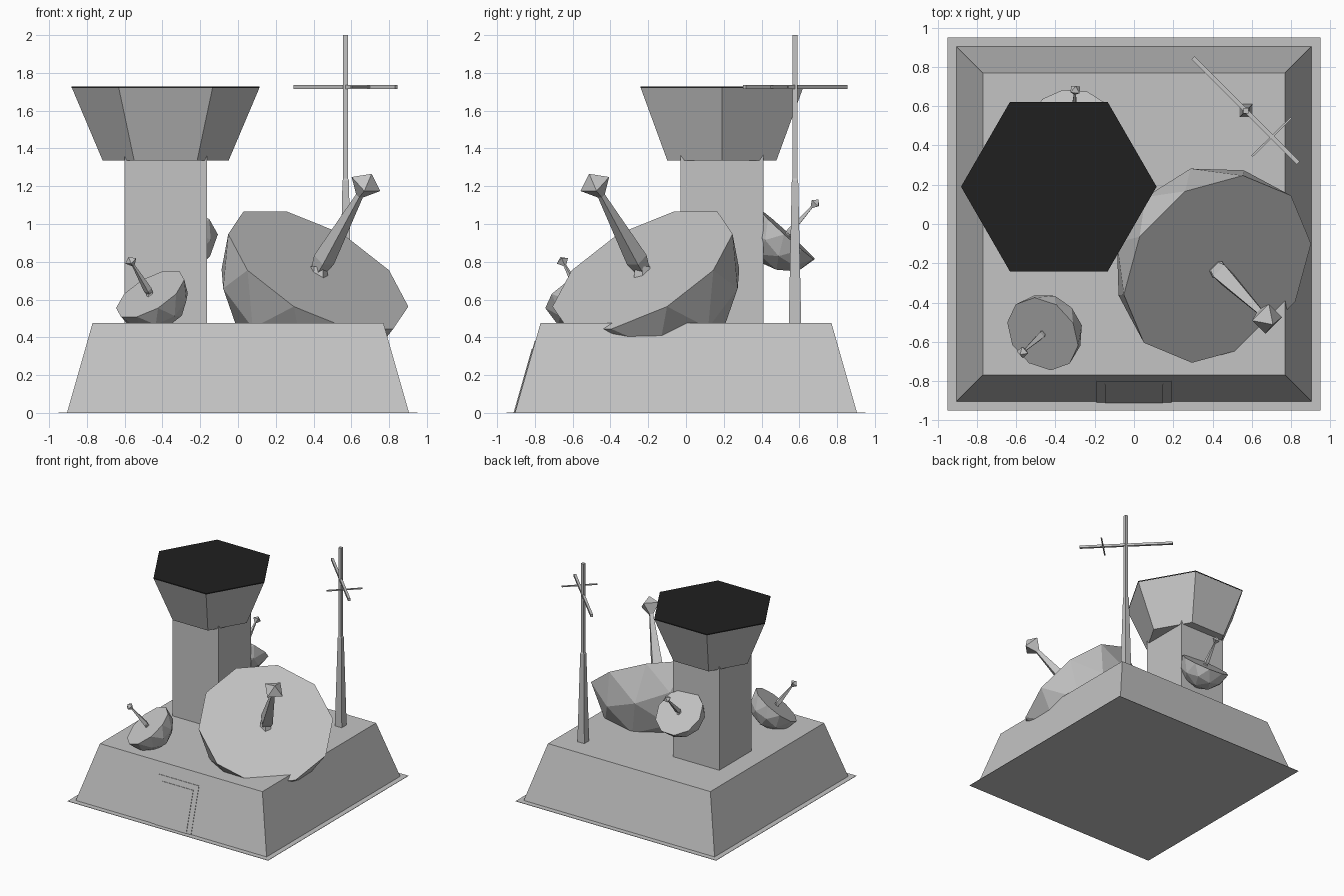
import bpy, bmesh
from math import sin, cos, pi, radians, sqrt
from mathutils import Matrix, Vector

cube = bpy.data.objects.get("Cube")
if cube:
    bpy.data.objects.remove(cube, do_unlink=True)


def material(name, value):
    m = bpy.data.materials.new(name)
    m.use_nodes = True
    colour = (value, value, value, 1)
    m.diffuse_color = colour
    m.node_tree.nodes["Principled BSDF"].inputs["Base Color"].default_value = colour
    return m


GREY = material("light grey", 0.55)
BLACK = material("roof black", 0.014)


def finish(bm, name, mat=GREY, matrix=Matrix()):
    bmesh.ops.recalc_face_normals(bm, faces=bm.faces)
    mesh = bpy.data.meshes.new(name)
    bm.to_mesh(mesh)
    bm.free()
    mesh.materials.append(mat)
    ob = bpy.data.objects.new(name, mesh)
    ob.matrix_world = matrix
    bpy.context.collection.objects.link(ob)
    return ob


def lathe(name, sides, profile, matrix=Matrix(), phase=0, mat=GREY):
    """Stack of polygon rings from (height, radius) pairs, capped at both ends."""
    bm = bmesh.new()
    rings = []
    for z, r in profile:
        angles = [phase + 2 * pi * i / sides for i in range(sides)]
        rings.append([bm.verts.new((r * cos(a), r * sin(a), z)) for a in angles])
    for low, high in zip(rings, rings[1:]):
        for i in range(sides):
            j = (i + 1) % sides
            bm.faces.new((low[i], low[j], high[j], high[i]))
    bm.faces.new(rings[0])
    bm.faces.new(rings[-1])
    return finish(bm, name, mat, matrix)


def square(name, profile, matrix=Matrix()):
    """Square stack from (height, half width) pairs."""
    return lathe(name, 4, [(z, h * sqrt(2)) for z, h in profile], matrix, pi / 4)


def bar(name, start, end, half):
    a, b = Vector(start), Vector(end)
    d = b - a
    turn = d.to_track_quat('Z', 'Y').to_matrix().to_4x4()
    return square(name, [(0, half), (d.length, half)], Matrix.Translation(a) @ turn)


def dish(name, centre, aim, size):
    """Faceted half-sphere bowl with a rim, an upright stand and a feed arm."""
    n = Vector(aim).normalized()
    level = Vector((0, 0, 1)).cross(n).normalized()
    tilt = level.cross(n)
    turn = Matrix((tilt, level, n)).transposed().to_4x4()
    place = Matrix.Translation(centre)
    scale = Matrix.Scale(size, 4)

    bm = bmesh.new()
    for r in (0.53, 0.477):
        bmesh.ops.create_icosphere(bm, subdivisions=2, radius=r)
    upper = [v for v in bm.verts if v.co.z > 0.01]
    bmesh.ops.delete(bm, geom=upper, context='VERTS')
    bmesh.ops.bridge_loops(bm, edges=[e for e in bm.edges if e.is_boundary])
    finish(bm, name + "_bowl", matrix=place @ turn @ scale)

    lathe(name + "_stand", 6, [(-0.41, 0.22), (-0.28, 0.145), (-0.24, 0.13),
                               (-0.1, 0.06), (0.02, 0.045)], place @ scale)
    lathe(name + "_feed_arm", 4, [(-0.02, 0.035), (0.07, 0.058), (0.5, 0.02),
                                  (0.58, 0.085), (0.645, 0.004)],
          place @ turn @ scale, pi / 4)


# Ground sheet and sloped bunker
square("ground_sheet", [(0, 0.95), (0.003, 0.95)])
square("bunker", [(0.002, 0.905), (0.475, 0.77)])


# Door frame and door as thin plates on the sloped front
def front_plate(name, half, top, lift):
    bm = bmesh.new()
    slope = 0.135 / 0.475
    verts = [bm.verts.new((x, -0.905 + slope * z - d, z))
             for d in (0, lift) for z in (0.003, top) for x in (-half, half)]
    for f in ((0, 1, 3, 2), (4, 5, 7, 6), (0, 1, 5, 4),
              (2, 3, 7, 6), (0, 2, 6, 4), (1, 3, 7, 5)):
        bm.faces.new([verts[i] for i in f])
    finish(bm, name)


front_plate("door_frame", 0.19, 0.38, 0.004)
front_plate("door", 0.147, 0.337, 0.008)

# Control tower: square shaft, flared six-sided cabin, dark roof
tower = Matrix.Translation((-0.383, 0.19, 0))
square("tower_shaft", [(0.47, 0.219), (1.45, 0.219)], tower)
lathe("tower_cabin", 6, [(1.335, 0.333), (1.72, 0.496)], tower)
lathe("tower_roof", 6, [(1.72, 0.498), (1.728, 0.498)], tower, mat=BLACK)

# Dishes
dish("main_dish", (0.425, -0.23, 0.755), (0.436, -0.436, 0.788), 1)
dish("small_dish", (-0.465, -0.56, 0.63), (-0.46, -0.42, 0.78), 0.385)
dish("tower_dish", (-0.31, 0.535, 0.945), (0.05, 0.67, 0.74), 0.385)

# Radio mast with crossed bars
mast = Matrix.Translation((0.57, 0.577, 0))
square("mast", [(0.47, 0.033), (1.23, 0.017), (1.24, 0.013), (2.0, 0.013)], mast)
bar("mast_long_bar", (0.30, 0.847, 1.725), (0.837, 0.31, 1.725), 0.01)
bar("mast_short_bar", (0.60, 0.345, 1.725), (0.80, 0.54, 1.725), 0.005)
